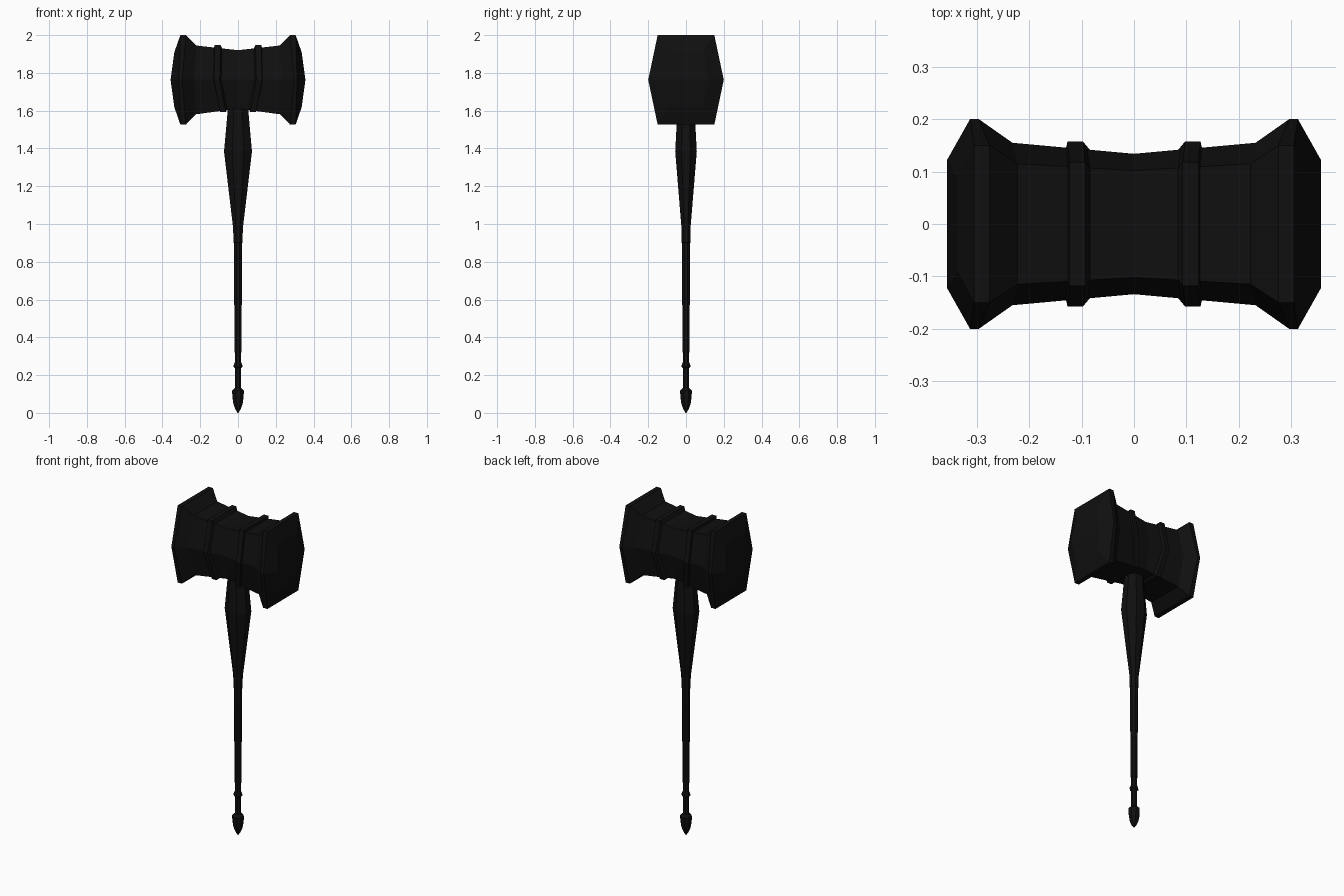
import bpy, bmesh
from math import cos, sin, tau

if "Cube" in bpy.data.objects:
    bpy.data.objects.remove(bpy.data.objects["Cube"])

mat = bpy.data.materials.new("black_iron")
mat.diffuse_color = (0.005, 0.005, 0.005, 1)
mat.use_nodes = True
mat.node_tree.nodes["Principled BSDF"].inputs["Base Color"].default_value = mat.diffuse_color
ZC = 1.763  # centre height of the head


def loft(name, rings):
    """Skin a list of equal-length vertex rings and cap both ends."""
    bm = bmesh.new()
    loops = [[bm.verts.new(p) for p in r] for r in rings]
    n = len(rings[0])
    for a, b in zip(loops, loops[1:]):
        for i in range(n):
            j = (i + 1) % n
            bm.faces.new((a[i], a[j], b[j], b[i]))
    for r in (loops[0], loops[-1]):
        if n == 6:  # hexagon caps fold along the middle line
            bm.faces.new((r[0], r[1], r[2], r[3]))
            bm.faces.new((r[3], r[4], r[5], r[0]))
        else:
            bm.faces.new(r)
    bmesh.ops.recalc_face_normals(bm, faces=bm.faces)
    me = bpy.data.meshes.new(name)
    bm.to_mesh(me)
    bm.free()
    me.materials.append(mat)
    ob = bpy.data.objects.new(name, me)
    bpy.context.collection.objects.link(ob)
    return ob


def hexagon(x_top, x_mid, x_bot, y_mid, y_flat, z_up, z_down):
    """Six-sided section across the head: flat top and bottom, pointed sides."""
    return [(x_mid, y_mid, ZC), (x_top, y_flat, ZC + z_up), (x_top, -y_flat, ZC + z_up),
            (x_mid, -y_mid, ZC), (x_bot, -y_flat, ZC - z_down), (x_bot, y_flat, ZC - z_down)]


# hammer head: right half sections, mirrored to the left
# (x at top/bottom, x at side corners, y side, y flat, z up, z down)
half = [(0.222, 0.232, 0.155, 0.115, 0.182, 0.182),
        (0.276, 0.296, 0.200, 0.150, 0.237, 0.237),
        (0.305, 0.313, 0.200, 0.150, 0.237, 0.237),
        (0.337, 0.357, 0.122, 0.090, 0.147, 0.145)]
rings = [hexagon(-a, -b, -a, *r) for a, b, *r in reversed(half)]
rings.append(hexagon(0, 0, 0, 0.134, 0.102, 0.157, 0.152))
rings += [hexagon(a, b, a, *r) for a, b, *r in half]
loft("hammer_head", rings)

# raised bands, leaning inwards at the bottom
for side, label in ((-1, "left"), (1, "right")):
    rings = []
    for dx, g in ((-0.024, -0.004), (-0.015, 0.013), (0.015, 0.013), (0.019, -0.004)):
        rings.append(hexagon(side * (0.108 + dx), side * (0.112 + dx), side * (0.080 + dx),
                             0.144 + g, 0.109 + g * 0.7, 0.172 + g, 0.158 + g))
    loft("band_" + label, rings)


def turned(name, profile, n=8):
    """Faceted shaft part from (z, half width in x, half width in y)."""
    k = 1 / cos(tau / n / 2)
    return loft(name, [[(rx * k * cos(tau * (i + 0.5) / n), ry * k * sin(tau * (i + 0.5) / n), z)
                        for i in range(n)] for z, rx, ry in profile])


# flared neck under the head
turned("handle_neck", [(0.98, 0.026, 0.024), (1.384, 0.074, 0.057), (1.65, 0.050, 0.043)])

# tapered handle with stepped grip sections
turned("handle_shaft", [(0.12, 0.017, 0.017), (0.32, 0.017, 0.017), (0.321, 0.018, 0.018),
                        (0.57, 0.018, 0.018), (0.571, 0.020, 0.020), (0.76, 0.021, 0.021),
                        (0.90, 0.022, 0.022), (0.901, 0.024, 0.023), (0.99, 0.026, 0.024)])

# collar ring above the pommel
turned("collar", [(0.238, 0.018, 0.018), (0.243, 0.023, 0.023),
                  (0.252, 0.023, 0.023), (0.268, 0.017, 0.017)])

# pointed pommel
turned("pommel", [(0.0, 0.002, 0.002), (0.018, 0.013, 0.013), (0.045, 0.024, 0.024),
                  (0.085, 0.030, 0.030), (0.118, 0.031, 0.031), (0.132, 0.018, 0.018)])
